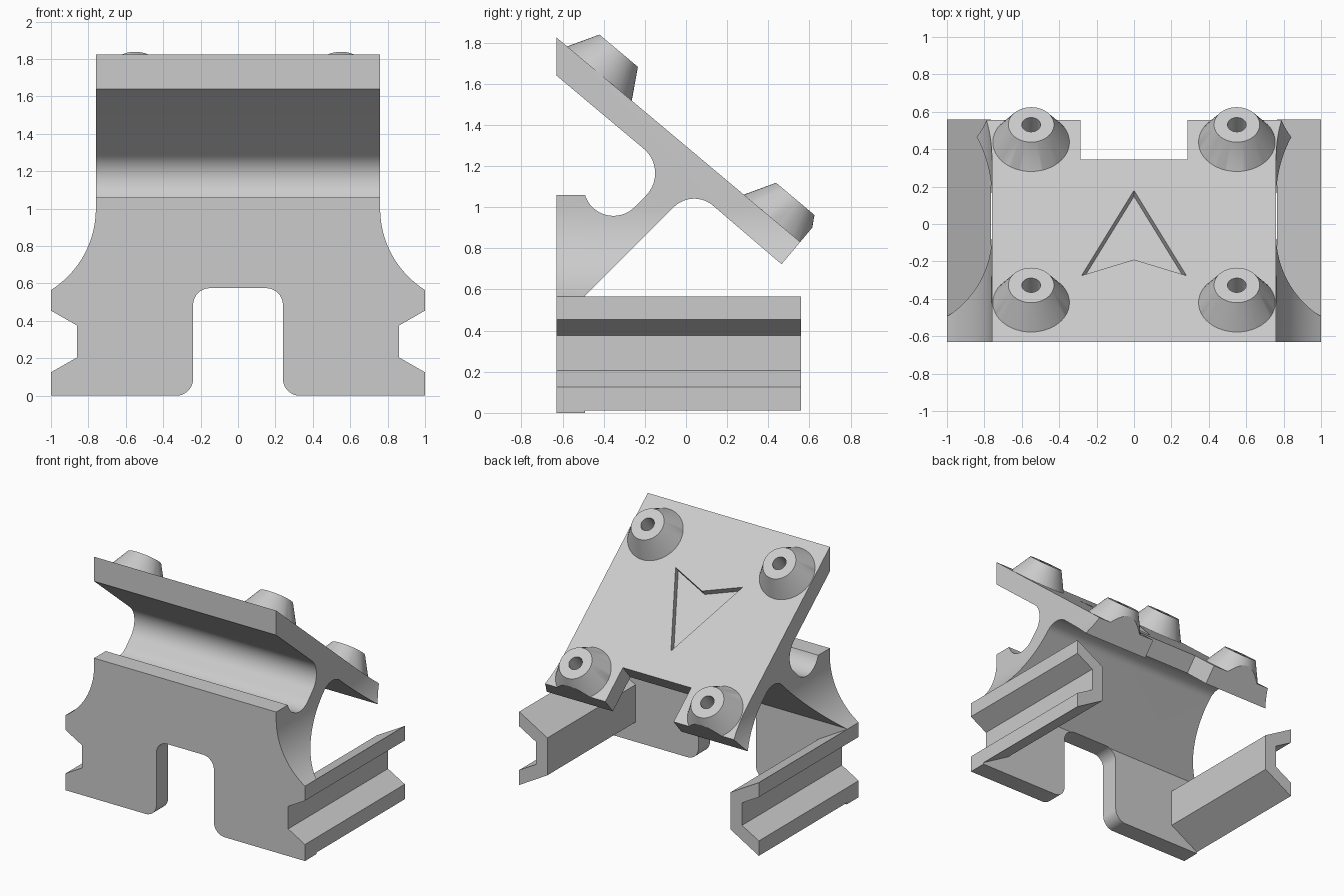
import bpy, bmesh
from math import sin, cos, radians, tau
from mathutils import Matrix, Vector

cube = bpy.data.objects.get("Cube")
if cube:
    bpy.data.objects.remove(cube, do_unlink=True)

grey = bpy.data.materials.new("light_grey")
grey.use_nodes = True
grey.diffuse_color = (0.6, 0.6, 0.6, 1)
grey.node_tree.nodes["Principled BSDF"].inputs["Base Color"].default_value = (0.6, 0.6, 0.6, 1)

TILT = radians(40)
THICK = 0.142           # plate thickness
PLATE_END = 1.547       # length of the tilted plate along its slope
FRONT, WALL_BACK = -0.63, -0.49


def frame(a, b, c, origin=(0, 0, 0)):
    """Matrix that sends local x, y, z to the axes a, b, c."""
    m = Matrix((a, b, c)).transposed().to_4x4()
    m.translation = Vector(origin)
    return m


X, Y, Z = (1, 0, 0), (0, 1, 0), (0, 0, 1)
SIDE = frame(Y, Z, X)       # profile in y, z
FACE = frame(X, Z, Y)       # profile in x, z
PLATE = frame(X, (0, cos(TILT), -sin(TILT)), (0, sin(TILT), cos(TILT)),
              (0, FRONT, 1.825))


def arc(cx, cy, r, start, end, n=16):
    angles = [radians(start + (end - start) * i / n) for i in range(n + 1)]
    return [(cx + r * cos(a), cy + r * sin(a)) for a in angles]


def finish(name, bm, matrix):
    bmesh.ops.transform(bm, matrix=matrix, verts=bm.verts)
    bmesh.ops.recalc_face_normals(bm, faces=bm.faces)
    mesh = bpy.data.meshes.new(name)
    bm.to_mesh(mesh)
    bm.free()
    mesh.materials.append(grey)
    obj = bpy.data.objects.new(name, mesh)
    bpy.context.collection.objects.link(obj)
    return obj


def prism(name, points, matrix, low, high):
    bm = bmesh.new()
    face = bm.faces.new([bm.verts.new((a, b, low)) for a, b in points])
    grown = bmesh.ops.extrude_face_region(bm, geom=[face], use_keep_orig=True)["geom"]
    moved = [v for v in grown if isinstance(v, bmesh.types.BMVert)]
    bmesh.ops.translate(bm, vec=(0, 0, high - low), verts=moved)
    return finish(name, bm, matrix)


def lathe(name, profile, x, slope, n=48):
    """Closed turned solid standing on the tilted plate; profile is (radius, height)."""
    bm = bmesh.new()
    rings = [[bm.verts.new((x + r * cos(tau * i / n), slope + r * sin(tau * i / n), h))
              for i in range(n)] for r, h in profile]
    for lower, upper in zip(rings, rings[1:]):
        for i in range(n):
            j = (i + 1) % n
            bm.faces.new((lower[i], lower[j], upper[j], upper[i]))
    bm.faces.new(rings[0])
    bm.faces.new(rings[-1])
    return finish(name, bm, PLATE)


def combine(target, tool, operation):
    mod = target.modifiers.new(operation.lower(), 'BOOLEAN')
    mod.operation, mod.object, mod.solver = operation, tool, 'EXACT'
    bpy.context.view_layer.objects.active = target
    bpy.ops.object.modifier_apply(modifier=mod.name)
    bpy.data.objects.remove(tool, do_unlink=True)


def on_slope(u, h):
    p = PLATE @ Vector((0, u, h))
    return (p.y, p.z)


# Side profile: front wall, angled strut and tilted plate (trimmed later)
LONG = PLATE_END + 0.1
side = [(FRONT, 0), (WALL_BACK, 0), (WALL_BACK, 0.57)]
side += arc(0.04, 0.9, 0.141, 135, 50)
side += [on_slope(LONG, -THICK), on_slope(LONG, 0), (FRONT, 1.825), (FRONT, 1.64)]
side += arc(-0.305, 1.165, 0.155, 50, -45)
side += arc(-0.3525, 1.1025, 0.145, 315, 197)
side += [(FRONT, 1.06)]
body = prism("bracket_body", side, SIDE, -1.2, 1.2)

# Front silhouette: slot between the feet, rail grooves and flared shoulders
half = arc(0.15, 0.485, 0.09, 90, 0, 10) + arc(0.33, 0.09, 0.09, 180, 270, 10)
groove = [(1, 0.125), (0.86, 0.205), (0.86, 0.375), (1, 0.455), (1, 0.565)]
half += [(1, 0)] + groove
half += arc(1.274, 1.0, 0.514, 237.8, 180, 20)[1:] + [(0.76, 2)]
outline = half + [(-x, z) for x, z in reversed(half)]
combine(body, prism("silhouette", outline, FACE, -1, 1.2), 'INTERSECT')

# Four conical bosses on the plate
spots = [(x, u) for x in (-0.55, 0.55) for u in (0.2735, 1.394)]
for x, u in spots:
    cone = [(0.205, -0.05), (0.205, 0), (0.122, 0.145)]
    combine(body, lathe("boss", cone, x, u), 'UNION')

# Trim the plate end square and open its notch
trim = [(0.285, 1.273), (0.285, PLATE_END), (1.2, PLATE_END), (1.2, 1.8)]
trim += [(-x, u) for x, u in reversed(trim)]
combine(body, prism("end_trim", trim, PLATE, -0.2, 0.3), 'DIFFERENCE')

# Blind screw holes in the bosses
for x, u in spots:
    combine(body, lathe("hole", [(0.05, -0.05), (0.05, 0.25)], x, u, 32), 'DIFFERENCE')

# Recessed arrowhead
arrow = [(0, 1.057), (-0.28, 0.463), (0, 0.574), (0.28, 0.463)]
combine(body, prism("arrow", arrow, PLATE, -0.05, 0.1), 'DIFFERENCE')

# Chevron rails running back from the front wall
rail = [(1, 0.012)] + groove + [(0.765, 0.43), (0.765, 0.148)]
parts = [body]
for name, s in (("left_rail", 1), ("right_rail", -1)):
    parts.append(prism(name, [(s * x, z) for x, z in rail], FACE, WALL_BACK, 0.56))

# Smooth the curved faces, keep the edges crisp
for obj in parts:
    obj.data.shade_smooth()
    obj.data.set_sharp_from_angle(angle=radians(25))
